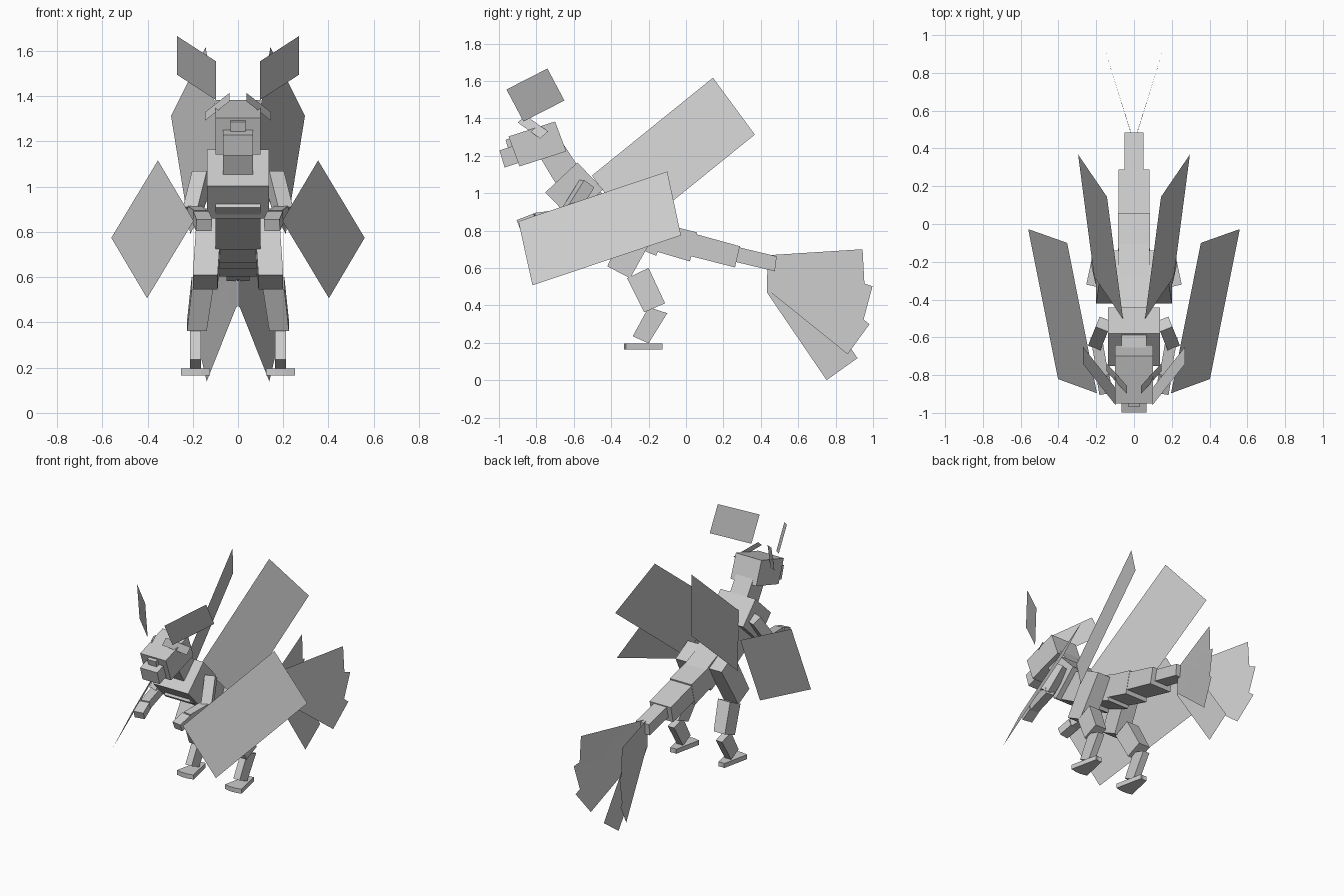
import bpy, bmesh, math
from mathutils import Vector, Matrix

cube = bpy.data.objects.get("Cube")
if cube:
    bpy.data.objects.remove(cube, do_unlink=True)

# Single plain grey
grey = bpy.data.materials.new("plain_grey")
grey.use_nodes = True
colour = (0.6, 0.6, 0.6, 1.0)
grey.diffuse_color = colour
grey.node_tree.nodes["Principled BSDF"].inputs["Base Color"].default_value = colour


def finish(name, bm):
    bmesh.ops.recalc_face_normals(bm, faces=bm.faces)
    mesh = bpy.data.meshes.new(name)
    bm.to_mesh(mesh)
    bm.free()
    mesh.materials.append(grey)
    obj = bpy.data.objects.new(name, mesh)
    bpy.context.collection.objects.link(obj)
    return obj


def prism(name, profile, spans):
    """Side profile (y, z) widened in x; spans is one (x0, x1) or one per point."""
    if not isinstance(spans[0], tuple):
        spans = [spans] * len(profile)
    bm = bmesh.new()
    a = [bm.verts.new((s[0], y, z)) for (y, z), s in zip(profile, spans)]
    b = [bm.verts.new((s[1], y, z)) for (y, z), s in zip(profile, spans)]
    bm.faces.new(a)
    bm.faces.new(b[::-1])
    n = len(a)
    for i in range(n):
        j = (i + 1) % n
        bm.faces.new((a[i], b[i], b[j], a[j]))
    return finish(name, bm)


def limb(name, start, end, width, depth):
    """Box running between two points."""
    start, end = Vector(start), Vector(end)
    axis = end - start
    bm = bmesh.new()
    m = (Matrix.Translation((start + end) / 2)
         @ axis.to_track_quat('Z', 'X').to_matrix().to_4x4()
         @ Matrix.Diagonal((depth, width, axis.length, 1)))
    bmesh.ops.create_cube(bm, size=1, matrix=m)
    return finish(name, bm)


def sheet(name, corners):
    """Flat four-cornered sheet."""
    bm = bmesh.new()
    bm.faces.new([bm.verts.new(c) for c in corners])
    return finish(name, bm)


def mirrored(side, points):
    return [(side * p[0],) + tuple(p[1:]) for p in points]


# Head, snout, nose and neck
prism("head", [(-.949, 1.303), (-.70, 1.383), (-.64, 1.223), (-.89, 1.143)], (-.1, .1))
prism("snout", [(-.997, 1.228), (-.88, 1.268), (-.85, 1.177), (-.97, 1.137)], (-.067, .067))
prism("nose", [(-.965, 1.285), (-.90, 1.307), (-.885, 1.265), (-.952, 1.243)], (-.033, .033))
prism("neck", [(-.79, 1.207), (-.672, 1.287), (-.555, 1.11), (-.683, 1.03)], (-.067, .067))

# Chest, torso, pelvis and tail
prism("chest", [(-.752, 1.004), (-.581, 1.164), (-.443, 1.02), (-.613, .86)], (-.137, .137))
prism("torso", [(-.683, .908), (-.587, 1.079), (-.261, .892), (-.357, .721)], (-.1, .1))
prism("pelvis", [(-.432, .967), (-.096, .828), (-.16, .665), (-.48, .80)], (-.083, .083))
prism("tail_base", [(-.13, .838), (.059, .79), (.021, .635), (-.165, .69)], (-.085, .085))
prism("tail_middle", [(.02, .79), (.288, .716), (.262, .603), (-.01, .672)], (-.083, .083))
prism("tail_end", [(.26, .716), (.485, .662), (.475, .582), (.25, .636)], (-.05, .05))

# Central tail feather
sheet("tail_feather_centre",
      [(0, .432, .47), (0, .597, .582), (0, .917, .118), (0, .752, 0)])

# Side profiles of the tail feathers in each fan
feathers = [
    [(.437, .668), (.944, .70), (.955, .497), (.432, .47)],
    [(.50, .668), (.997, .502), (.944, .304), (.448, .47)],
    [(.57, .63), (.981, .299), (.864, .139), (.453, .47)],
]

for side, label in ((1, "left"), (-1, "right")):
    # Tail fan
    for i, profile in enumerate(feathers):
        sheet(f"tail_feather_{label}_{i + 1}",
              [(side * (.32 * max(y - .45, 0) + .002 * (i + 1)), y, z) for y, z in profile])

    # Wings
    sheet(f"upper_wing_{label}", mirrored(side, [
        (.058, -.503, 1.094), (.143, .144, 1.617), (.296, .368, 1.313), (.211, -.279, .79)]))
    sheet(f"lower_wing_{label}", mirrored(side, [
        (.196, -.896, .849), (.354, -.10, 1.116), (.56, -.027, .774), (.402, -.821, .507)]))

    # Ears with their base sheets
    sheet(f"ear_{label}", mirrored(side, [
        (.27, -.741, 1.666), (.27, -.65, 1.495), (.097, -.869, 1.383), (.097, -.96, 1.554)]))
    sheet(f"ear_base_{label}", mirrored(side, [
        (.037, -.90, 1.378), (.037, -.857, 1.415), (.145, -.737, 1.33), (.145, -.78, 1.292)]))

    # Arm
    upper, elbow, wrist, tip = mirrored(side, [
        (.16, -.53, 1.05), (.20, -.63, .89), (.165, -.80, .865), (.15, -.89, .83)])
    limb(f"upper_arm_{label}", upper, elbow, .07, .07)
    limb(f"forearm_{label}", (elbow[0], elbow[1] + .03, elbow[2]), wrist, .06, .06)
    limb(f"hand_{label}", wrist, tip, .07, .055)

    # Leg, splayed slightly outward
    def span(a, b):
        return (side * a, side * b)
    prism(f"thigh_{label}", [(-.421, .609), (-.299, .545), (-.14, .828), (-.277, .903)],
          [span(.09, .2), span(.09, .2), span(.07, .18), span(.07, .18)])
    prism(f"shin_{label}", [(-.315, .545), (-.20, .60), (-.112, .411), (-.224, .363)],
          [span(.11, .205), span(.11, .205), span(.138, .225), span(.138, .225)])
    prism(f"ankle_{label}", [(-.20, .39), (-.10, .358), (-.20, .197), (-.285, .235)],
          span(.163, .212))

    # Three toes fanning out from the heel
    for i, spread in enumerate((-12, 0, 12)):
        a = math.radians(spread)
        heel = Vector((side * .188, -.13, .181))
        toe = heel + Vector((math.sin(a), -math.cos(a), 0)) * .2
        limb(f"toe_{label}_{i + 1}", heel, toe, .047, .032)
